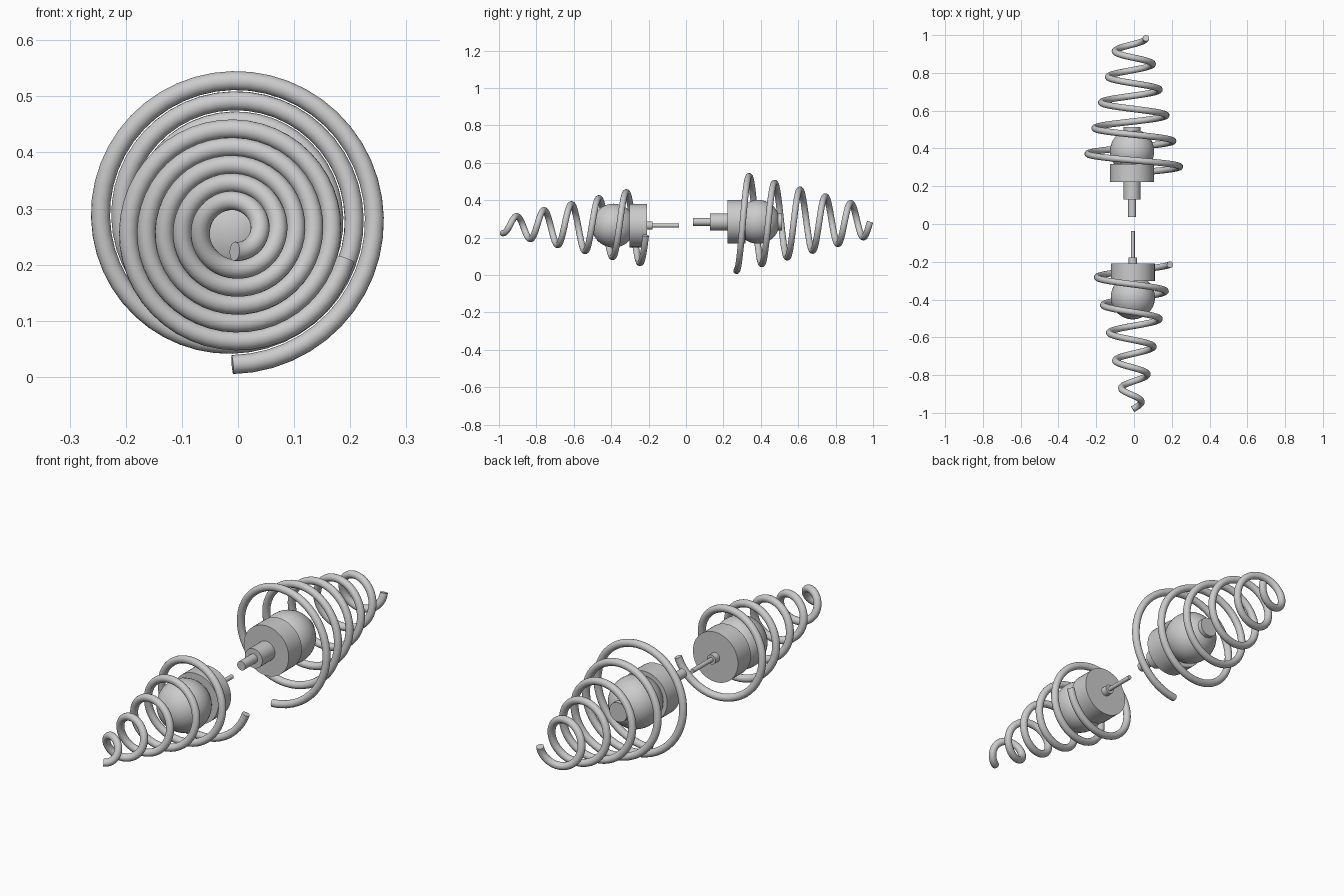
import bpy
from math import sin, cos, pi, radians

if "Cube" in bpy.data.objects:
    bpy.data.objects.remove(bpy.data.objects["Cube"])

steel = bpy.data.materials.new("grey steel")
steel.use_nodes = True
steel.diffuse_color = (0.6, 0.6, 0.6, 1)
steel.node_tree.nodes["Principled BSDF"].inputs["Base Color"].default_value = (0.6, 0.6, 0.6, 1)


def finish(name):
    ob = bpy.context.object
    ob.name = name
    ob.data.materials.clear()
    ob.data.materials.append(steel)
    bpy.ops.object.shade_smooth_by_angle(angle=radians(35))
    return ob


def rod(name, x, z, y0, y1, radius):
    """Cylinder lying along y."""
    bpy.ops.mesh.primitive_cylinder_add(vertices=48, radius=radius, depth=y1 - y0,
                                        location=(x, (y0 + y1) / 2, z),
                                        rotation=(pi / 2, 0, 0))
    finish(name)


def ball(name, x, y, z, radius):
    bpy.ops.mesh.primitive_uv_sphere_add(segments=48, ring_count=24, radius=radius,
                                         location=(x, y, z), rotation=(pi / 2, 0, 0))
    finish(name)


def spring(name, x, z, y0, pitch, turns, r0, growth, wire=0.017, steps=48):
    """Conical coil along y, starting at the bottom and turning towards +x."""
    n = round(turns * steps)
    curve = bpy.data.curves.new(name, "CURVE")
    curve.dimensions = "3D"
    curve.bevel_depth = wire
    curve.bevel_resolution = 6
    curve.use_fill_caps = True
    line = curve.splines.new("POLY")
    line.points.add(n)
    for i, p in enumerate(line.points):
        t = turns * i / n
        r, a = r0 + growth * t, 2 * pi * t
        p.co = (x + r * sin(a), y0 + pitch * t, z - r * cos(a), 1)
    ob = bpy.data.objects.new(name, curve)
    bpy.context.collection.objects.link(ob)
    bpy.ops.object.select_all(action="DESELECT")
    ob.select_set(True)
    bpy.context.view_layer.objects.active = ob
    bpy.ops.object.convert(target="MESH")
    finish(name)


# Front assembly: spring, ball, housing and thin pin
X, Z = -0.006, 0.264
spring("front_spring", X, 0.261, -0.981, 0.147, 5.21, 0.037, 0.032)
ball("front_ball", X, -0.388, Z, 0.117)
rod("front_housing", X, Z, -0.303, -0.208, 0.116)
rod("front_collar", X, Z, -0.208, -0.178, 0.022)
rod("front_pin", X, Z, -0.178, -0.037, 0.01)

# Rear assembly: larger spring, ball, housing, stepped shaft and end cap
X, Z = -0.01, 0.284
spring("rear_spring", X, Z, 0.27, 0.136, 5.25, 0.262, -0.036)
ball("rear_ball", X, 0.385, Z, 0.117)
rod("rear_housing", X, Z, 0.222, 0.318, 0.116)
rod("rear_shaft", X, Z, 0.129, 0.222, 0.045)
rod("rear_pin", X, Z, 0.038, 0.129, 0.021)
rod("rear_end_cap", X, Z, 0.45, 0.514, 0.045)
